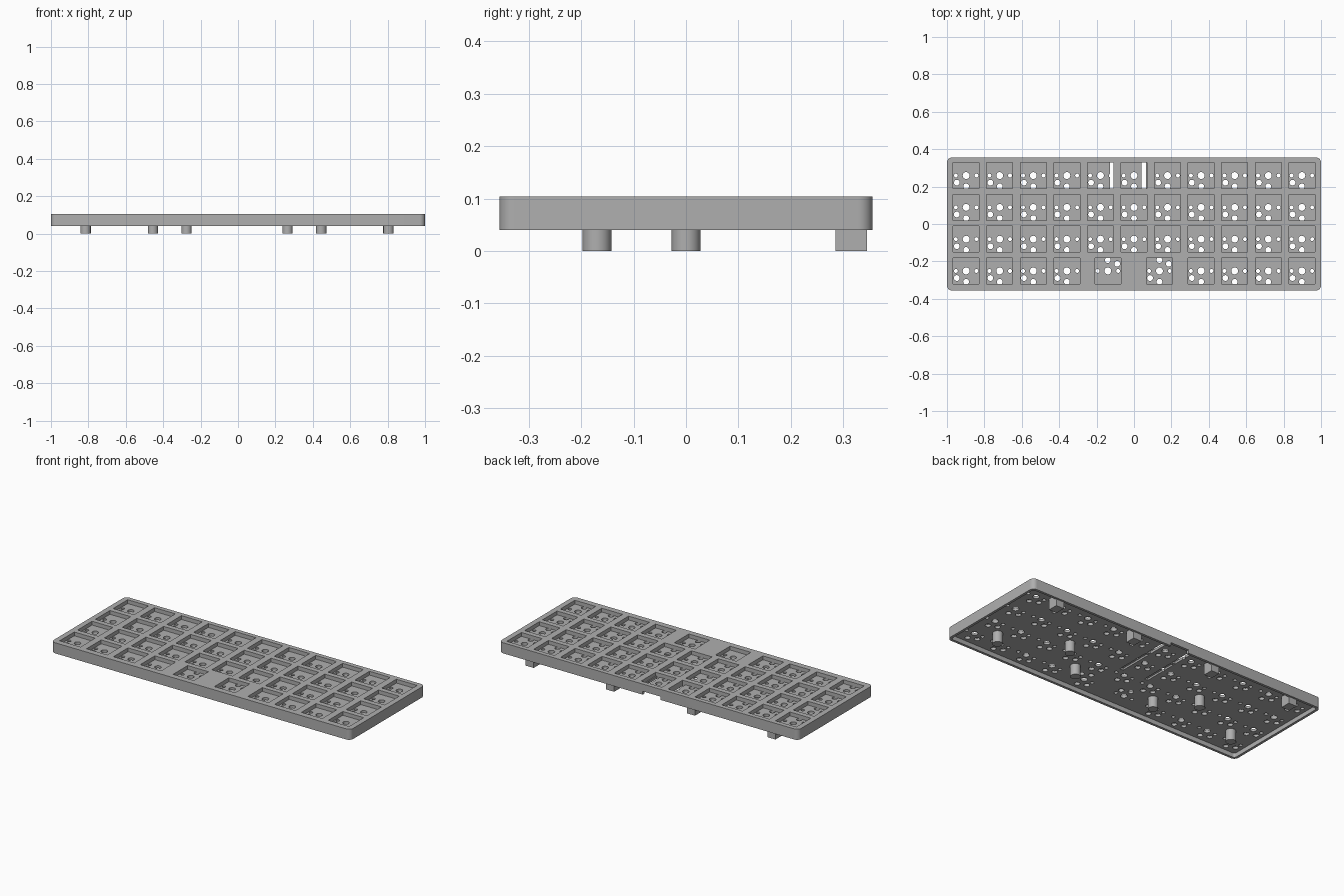
import bpy, bmesh, math
from mathutils import Matrix, Vector

if "Cube" in bpy.data.objects:
    bpy.data.objects.remove(bpy.data.objects["Cube"])

grey = bpy.data.materials.new("mid_grey")
grey.diffuse_color = (0.43, 0.43, 0.43, 1)
grey.use_nodes = True
grey.node_tree.nodes["Principled BSDF"].inputs["Base Color"].default_value = grey.diffuse_color

TOP, BOTTOM = 0.104, 0.04      # outer body heights
FLOOR, UNDER = 0.081, 0.066    # pocket floor, underside of the plate
PX, PY = 0.1795, 0.17          # key pitch


def make_object(name, bm):
    bmesh.ops.recalc_face_normals(bm, faces=bm.faces)
    mesh = bpy.data.meshes.new(name)
    bm.to_mesh(mesh)
    bm.free()
    mesh.materials.append(grey)
    ob = bpy.data.objects.new(name, mesh)
    bpy.context.collection.objects.link(ob)
    return ob


def add_box(bm, x0, x1, y0, y1, z0, z1):
    m = Matrix.Translation(((x0 + x1) / 2, (y0 + y1) / 2, (z0 + z1) / 2))
    m = m @ Matrix.Diagonal((x1 - x0, y1 - y0, z1 - z0, 1))
    bmesh.ops.create_cube(bm, size=1, matrix=m)


def add_cylinder(bm, x, y, r, z0, z1, sides=20):
    bmesh.ops.create_cone(bm, cap_ends=True, segments=sides, radius1=r, radius2=r,
                          depth=z1 - z0, matrix=Matrix.Translation((x, y, (z0 + z1) / 2)))


def rounded_slab(name, hx, hy, z0, z1, r, steps=8):
    bm = bmesh.new()
    verts = []
    for k, (sx, sy) in enumerate([(1, 1), (-1, 1), (-1, -1), (1, -1)]):
        for i in range(steps + 1):
            a = math.pi / 2 * (k + i / steps)
            verts.append(bm.verts.new((sx * (hx - r) + r * math.cos(a),
                                       sy * (hy - r) + r * math.sin(a), z0)))
    face = bm.faces.new(verts)
    ext = bmesh.ops.extrude_face_region(bm, geom=[face])
    bmesh.ops.translate(bm, vec=Vector((0, 0, z1 - z0)),
                        verts=[g for g in ext["geom"] if isinstance(g, bmesh.types.BMVert)])
    return make_object(name, bm)


def cut(target, cutter):
    cutter.hide_render = True
    mod = target.modifiers.new("cut", "BOOLEAN")
    mod.operation, mod.solver, mod.object = "DIFFERENCE", "EXACT", cutter
    bpy.context.view_layer.objects.active = target
    bpy.ops.object.modifier_apply(modifier=mod.name)
    bpy.data.objects.remove(cutter)


# key centres with hole orientations (1 normal, -1 turned round)
keys = [(c * PX, 0.259 - r * PY, (1,)) for r in range(3) for c in range(-5, 6)]
last = 0.259 - 3 * PY
keys += [(s * c * PX, last, (1,)) for s in (-1, 1) for c in range(2, 6)]
keys += [(-0.14, last, (-1,)), (0.136, last, (1, -1))]

# body: rounded slab, hollow below
body = rounded_slab("key_plate", 1.0, 0.356, BOTTOM, TOP, 0.028)
cut(body, rounded_slab("cavity", 0.985, 0.341, 0.0, UNDER, 0.015))

# square key pockets
bm = bmesh.new()
for x, y, _ in keys:
    add_box(bm, x - 0.0695, x + 0.0695, y - 0.0695, y + 0.0695, FLOOR, 0.15)
cut(body, make_object("pockets", bm))

# switch holes through each pocket floor
bm = bmesh.new()
for x, y, turns in keys:
    z = (UNDER - 0.02, FLOOR + 0.0005)
    add_cylinder(bm, x, y, 0.0185, *z)
    for s in (-1, 1):
        add_cylinder(bm, x + s * 0.055, y, 0.0105, *z, sides=16)
    for t in turns:
        add_cylinder(bm, x, y - t * 0.058, 0.0155, *z)
        add_cylinder(bm, x - t * 0.05, y - t * 0.038, 0.0155, *z)
cut(body, make_object("switch_holes", bm))

# controller pin slots (open in the back row, shallow further forward) and port notch
bm = bmesh.new()
for x0, x1 in ((-0.129, -0.107), (0.041, 0.063)):
    add_box(bm, x0, x1, 0.186, 0.332, UNDER - 0.01, FLOOR + 0.0005)
    add_box(bm, x0, x1, -0.04, 0.17, UNDER - 0.01, FLOOR - 0.004)
add_box(bm, -0.08, 0.04, 0.32, 0.4, 0.0, 0.06)
cut(body, make_object("slots", bm))

# round standoffs
for i, (x, y) in enumerate([(0.81, -0.17), (0.27, -0.17), (0.45, 0.0)]):
    for side, s in (("left", -1), ("right", 1)):
        bm = bmesh.new()
        add_cylinder(bm, s * x - 0.005, y, 0.0275, 0.0, UNDER + 0.003, 32)
        make_object(f"standoff_{side}_{i + 1}", bm)

# square standoffs along the back wall
for i, x in enumerate((-0.813, -0.275, 0.265, 0.803)):
    bm = bmesh.new()
    add_box(bm, x - 0.0265, x + 0.0265, 0.285, 0.345, 0.0, UNDER + 0.003)
    make_object(f"back_post_{i + 1}", bm)

# smooth the rounded walls, keep edges sharp
for ob in bpy.context.scene.objects:
    ob.select_set(True)
    bpy.context.view_layer.objects.active = ob
bpy.ops.object.shade_smooth_by_angle(angle=math.radians(30))
